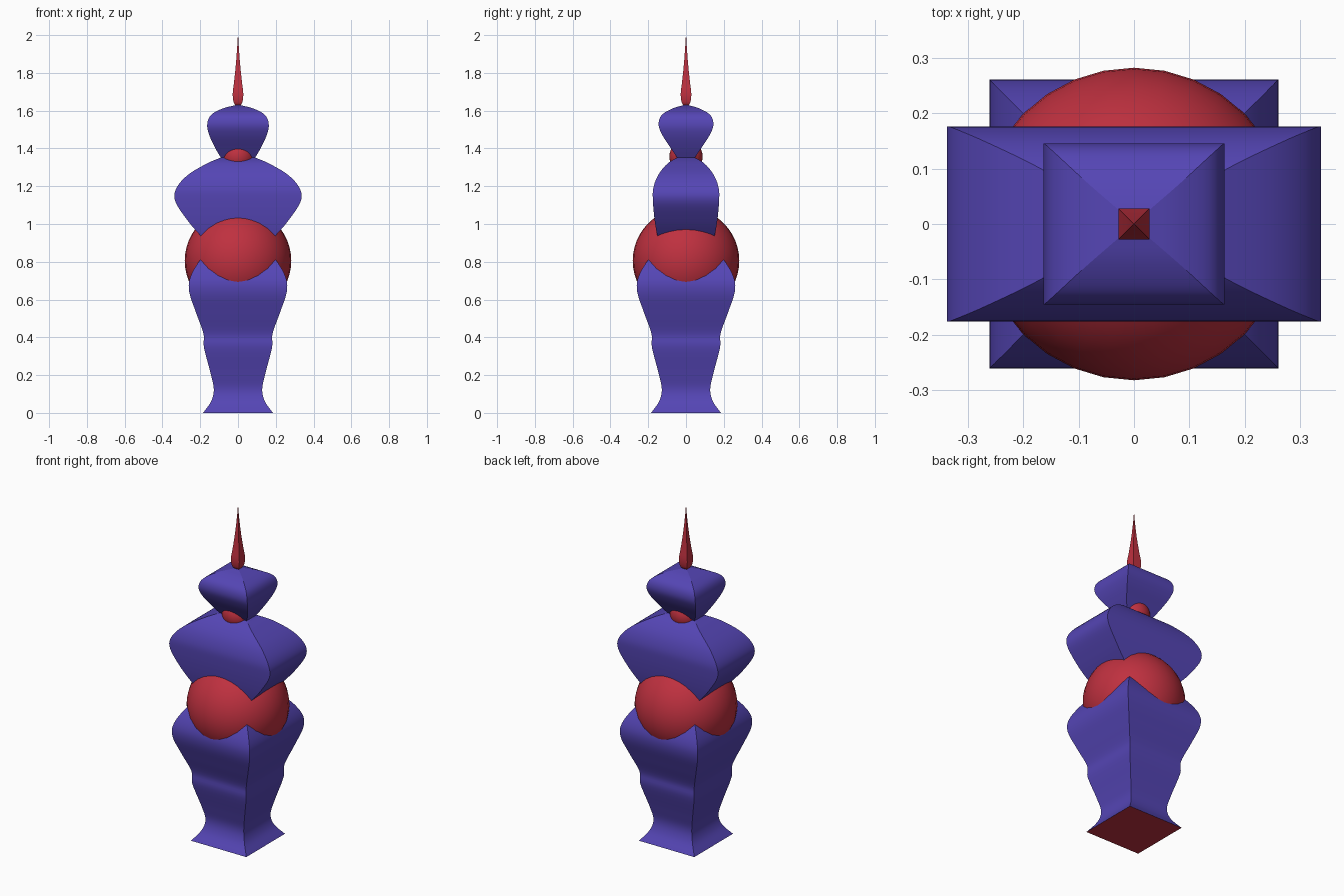
import bpy, bmesh, math
from mathutils import Vector

if "Cube" in bpy.data.objects:
    bpy.data.objects.remove(bpy.data.objects["Cube"])


def material(name, color):
    m = bpy.data.materials.new(name)
    m.diffuse_color = color
    m.use_nodes = True
    m.node_tree.nodes["Principled BSDF"].inputs["Base Color"].default_value = m.diffuse_color
    return m


PURPLE = material("purple", (0.09, 0.06, 0.46, 1))
RED = material("red", (0.52, 0.03, 0.05, 1))


def smooth(ob):
    bpy.ops.object.select_all(action='DESELECT')
    ob.select_set(True)
    bpy.context.view_layer.objects.active = ob
    bpy.ops.object.shade_smooth_by_angle(angle=math.radians(35))


def spline(points, steps):
    # Catmull-Rom curve through the profile points
    p = [Vector(q) for q in points]
    p = [2 * p[0] - p[1]] + p + [2 * p[-1] - p[-2]]
    out = []
    for i in range(1, len(p) - 2):
        a, b, c, d = p[i - 1:i + 3]
        for s in range(steps):
            t = s / steps
            out.append(0.5 * (2 * b + (c - a) * t + (2 * a - 5 * b + 4 * c - d) * t * t
                              + (3 * b - a - 3 * c + d) * t ** 3))
    return out + [p[-2]]


def turned_square(name, profile, mat, base_mat=None, steps=5):
    # four-sided turning; profile rows are (half width x, half depth y, height z)
    bm = bmesh.new()
    rings = []
    for x, y, z in spline(profile, steps):
        x, y = max(x, 0.0008), max(y, 0.0008)
        rings.append([bm.verts.new((sx * x, sy * y, z))
                      for sx, sy in ((-1, -1), (1, -1), (1, 1), (-1, 1))])
    for lo, hi in zip(rings, rings[1:]):
        for i in range(4):
            j = (i + 1) % 4
            bm.faces.new((lo[i], lo[j], hi[j], hi[i]))
    # sharp vertical corners
    for lo, hi in zip(rings, rings[1:]):
        for a, b in zip(lo, hi):
            bm.edges.get((a, b)).smooth = False
    bottom = bm.faces.new(rings[0][::-1])
    bm.faces.new(rings[-1])
    me = bpy.data.meshes.new(name)
    me.materials.append(mat)
    if base_mat:
        me.materials.append(base_mat)
        bottom.material_index = 1
    bm.to_mesh(me)
    bm.free()
    ob = bpy.data.objects.new(name, me)
    bpy.context.collection.objects.link(ob)
    smooth(ob)


def ball(name, radius, z):
    bpy.ops.mesh.primitive_uv_sphere_add(segments=32, ring_count=24, radius=radius, location=(0, 0, z))
    ob = bpy.context.object
    ob.name = name
    ob.data.materials.append(RED)
    smooth(ob)


# lower body, same width and depth, with a red underside
turned_square("lower_body", [(w, w, z) for w, z in (
    (0.185, 0), (0.143, 0.06), (0.128, 0.125), (0.145, 0.21), (0.18, 0.345), (0.183, 0.42),
    (0.222, 0.53), (0.258, 0.64), (0.252, 0.72), (0.2, 0.81), (0.14, 0.86))], PURPLE, RED)

# waist ball
ball("waist_ball", 0.282, 0.805)

# upper body, wider than deep
turned_square("upper_body", [
    (0.14, 0.135, 0.88), (0.2, 0.152, 0.94), (0.268, 0.166, 1.02), (0.332, 0.175, 1.12),
    (0.326, 0.173, 1.19), (0.265, 0.147, 1.26), (0.165, 0.098, 1.32), (0.09, 0.046, 1.352)], PURPLE)

# neck ball
ball("neck_ball", 0.088, 1.357)

# head
turned_square("head", [
    (0.09, 0.046, 1.35), (0.122, 0.083, 1.405), (0.152, 0.125, 1.47), (0.163, 0.145, 1.525),
    (0.145, 0.13, 1.575), (0.085, 0.075, 1.61), (0.01, 0.01, 1.63)], PURPLE)

# finial spike
turned_square("spike", [(w, w, z) for w, z in (
    (0.01, 1.625), (0.023, 1.645), (0.028, 1.69), (0.02, 1.76), (0.01, 1.86), (0.0, 2.0))], RED)
